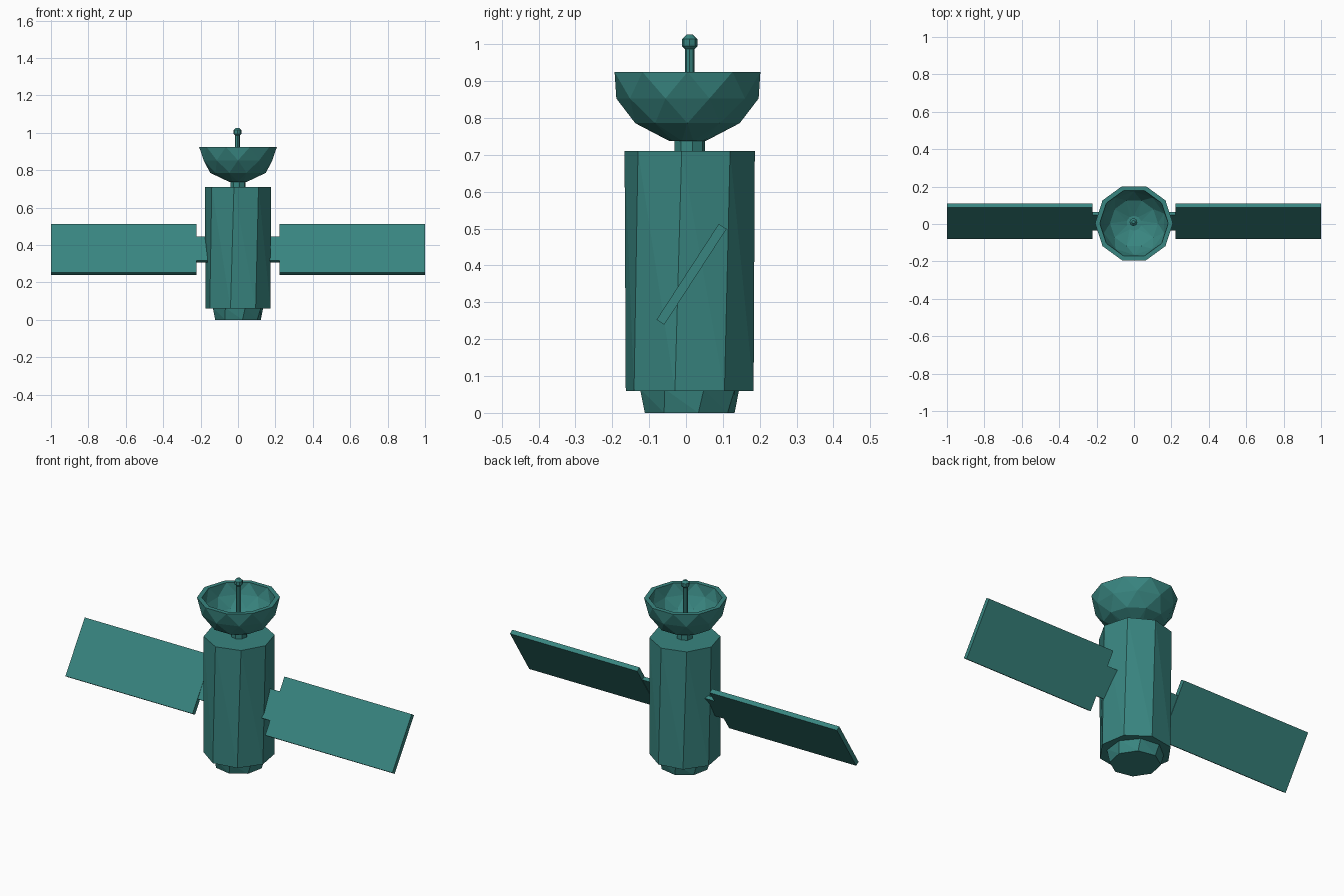
import bpy, bmesh, math
from mathutils import Matrix

if "Cube" in bpy.data.objects:
    bpy.data.objects.remove(bpy.data.objects["Cube"])

teal = bpy.data.materials.new("teal")
teal.diffuse_color = (0.04, 0.235, 0.215, 1)
teal.use_nodes = True
teal.node_tree.nodes["Principled BSDF"].inputs["Base Color"].default_value = teal.diffuse_color


def finish(name, bm):
    me = bpy.data.meshes.new(name)
    bm.to_mesh(me)
    bm.free()
    me.materials.append(teal)
    ob = bpy.data.objects.new(name, me)
    bpy.context.collection.objects.link(ob)
    return ob


def loft(name, sides, rings, cx=0.0, cy=0.0):
    """Closed faceted solid through rings of (radius, z, twist in degrees)."""
    bm = bmesh.new()
    loops = []
    for r, z, deg in rings:
        loop = []
        for k in range(sides):
            a = math.radians(deg) + 2 * math.pi * k / sides
            loop.append(bm.verts.new((cx + r * math.sin(a), cy - r * math.cos(a), z)))
        loops.append(loop)
    for i in range(len(loops) - 1):
        b, t = loops[i], loops[i + 1]
        twisted = abs(rings[i][2] - rings[i + 1][2]) > 0.1
        for k in range(sides):
            n = (k + 1) % sides
            if twisted:
                bm.faces.new((b[k], b[n], t[k]))
                bm.faces.new((b[n], t[n], t[k]))
            else:
                bm.faces.new((b[k], b[n], t[n], t[k]))
    bm.faces.new(loops[0][::-1])
    bm.faces.new(loops[-1])
    return finish(name, bm)


def tilted_box(name, x0, x1, length, thick):
    """Plate tilted about the x axis, top leaning back."""
    bm = bmesh.new()
    m = (Matrix.Translation(((x0 + x1) / 2, 0.015, 0.376))
         @ Matrix.Rotation(math.radians(-33), 4, 'X')
         @ Matrix.Diagonal((x1 - x0, thick, length, 1)))
    bmesh.ops.create_cube(bm, size=1, matrix=m)
    return finish(name, bm)


# Main body and tapered base
loft("body", 8, [(0.178, 0.06, -13), (0.178, 0.71, -7)], 0, 0.01)
loft("base", 8, [(0.124, 0.0, 11), (0.14, 0.065, 16)], 0, 0.01)

# Neck under the dish
loft("neck", 8, [(0.042, 0.70, 10), (0.042, 0.755, 10)], 0, 0.01)

# Faceted dish: outside going up, rim, inside going down
loft("dish", 10, [
    (0.05, 0.738, 0), (0.149, 0.786, 18), (0.193, 0.853, 36), (0.208, 0.925, 54),
    (0.183, 0.925, 54), (0.169, 0.863, 72), (0.128, 0.805, 90), (0.04, 0.765, 108),
], 0.0, 0.004)

# Feed rod with ball tip
loft("feed_rod", 8, [(0.013, 0.75, 0), (0.013, 1.0, 0)], -0.003, 0.01)
loft("feed_tip", 8, [
    (0.009, 0.983, 0), (0.021, 0.995, 0), (0.021, 1.014, 0), (0.009, 1.026, 0),
], -0.003, 0.01)

# Solar panels and their arms on both sides
for side, s in (("left", -1), ("right", 1)):
    tilted_box(side + "_solar_panel", *sorted((s * 0.222, s * 1.0)), 0.31, 0.025)
    tilted_box(side + "_panel_arm", *sorted((s * 0.12, s * 0.23)), 0.154, 0.02)
